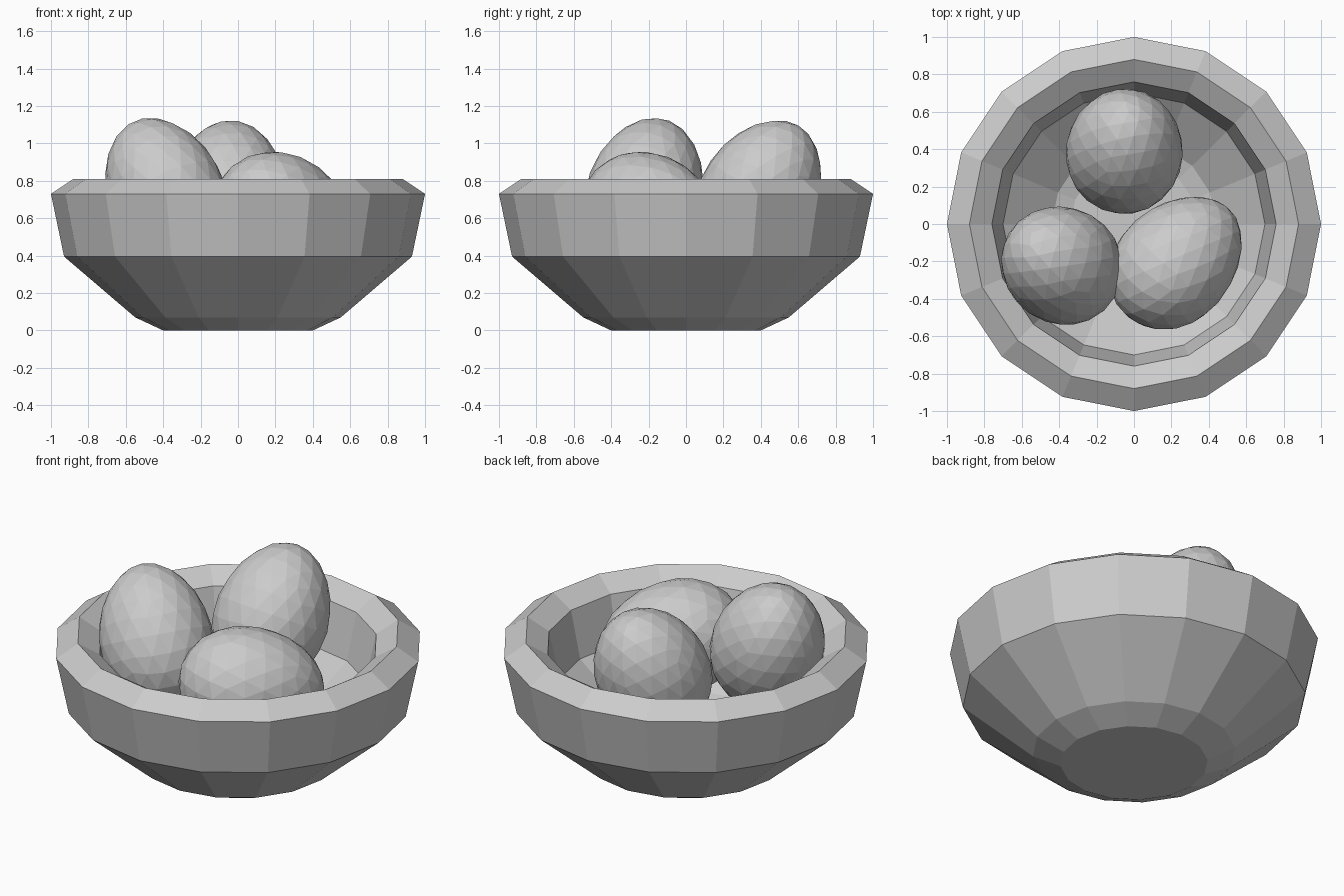
import bpy, bmesh, math
from mathutils import Vector

if "Cube" in bpy.data.objects:
    bpy.data.objects.remove(bpy.data.objects["Cube"])

SIDES = 16


def finish(name, bm):
    mesh = bpy.data.meshes.new(name)
    bmesh.ops.recalc_face_normals(bm, faces=bm.faces)
    bm.to_mesh(mesh)
    bm.free()
    obj = bpy.data.objects.new(name, mesh)
    bpy.context.collection.objects.link(obj)
    return obj


def lathe(name, profile):
    bm = bmesh.new()
    rings = []
    for r, z in profile:
        rings.append([bm.verts.new((r * math.cos(2 * math.pi * i / SIDES),
                                    r * math.sin(2 * math.pi * i / SIDES), z))
                      for i in range(SIDES)])
    for a, b in zip(rings, rings[1:]):
        for i in range(SIDES):
            j = (i + 1) % SIDES
            bm.faces.new((a[i], a[j], b[j], b[i]))
    bm.faces.new(rings[0])
    bm.faces.new(rings[-1])
    return finish(name, bm)


def egg(name, centre, axis, half_length, radius, taper=0.09):
    bm = bmesh.new()
    bmesh.ops.create_icosphere(bm, subdivisions=3, radius=1)
    for v in bm.verts:
        k = radius * (1 - taper * v.co.z)   # narrower towards the tip
        v.co = Vector((v.co.x * k, v.co.y * k, v.co.z * half_length))
    obj = finish(name, bm)
    obj.location = centre
    obj.rotation_mode = 'QUATERNION'
    obj.rotation_quaternion = Vector(axis).to_track_quat('Z', 'Y')
    return obj


# Thick bowl: outside from base to rim, then inside down to the floor
lathe("bowl", [(0.40, 0), (0.55, 0.07), (0.93, 0.395), (1.0, 0.73), (0.88, 0.81),
               (0.76, 0.735), (0.70, 0.46), (0.44, 0.25), (0.34, 0.22)])

# Three eggs: two standing up and leaning outward, one lying down
egg("egg_back", (-0.05, 0.40, 0.75), (0.05, 0.50, 0.865), 0.40, 0.312)
egg("egg_left", (-0.395, -0.215, 0.76), (-0.40, 0.25, 0.88), 0.40, 0.31)
egg("egg_right", (0.23, -0.20, 0.635), (0.70, 0.70, -0.17), 0.40, 0.312)
